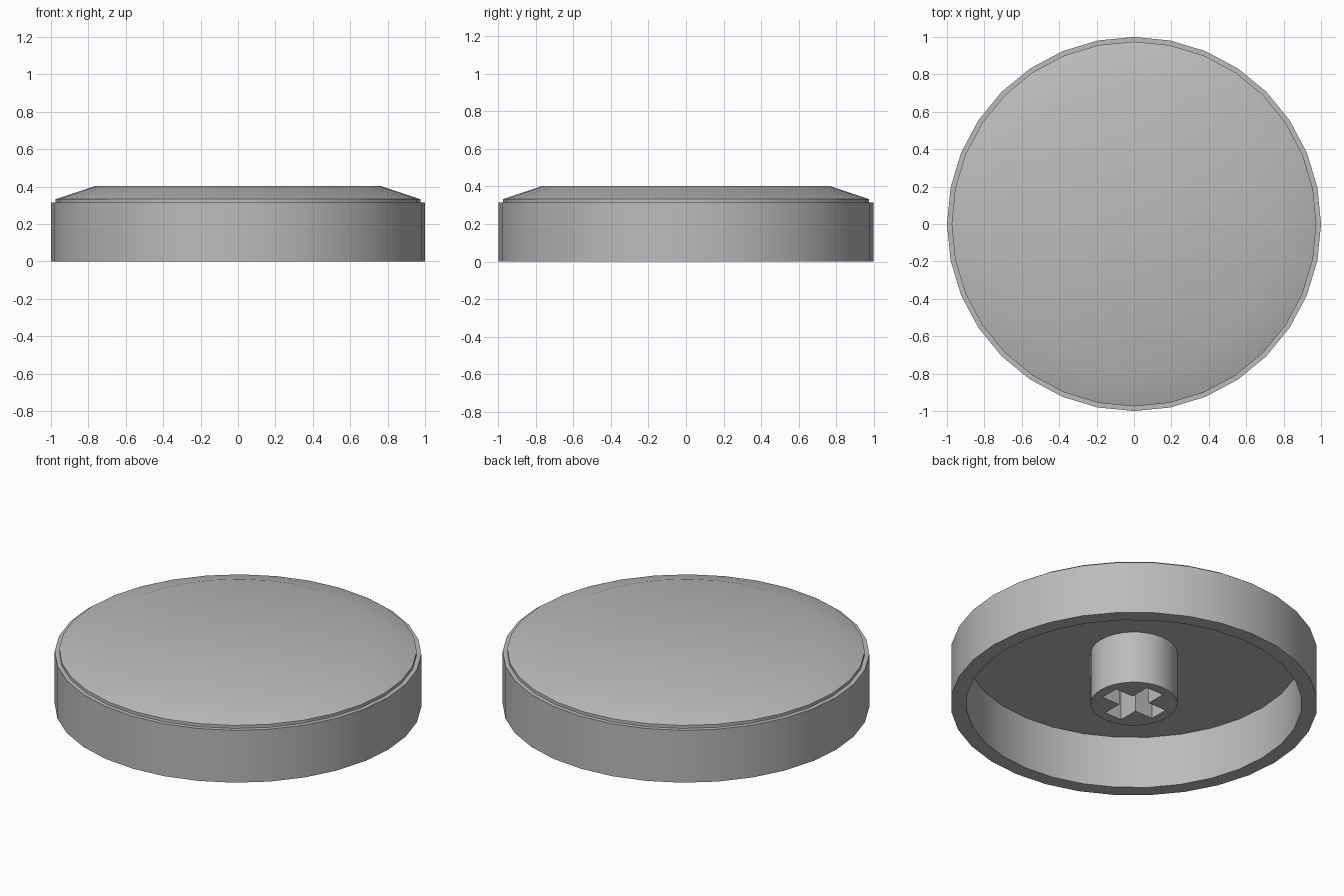
import bpy, bmesh, math

SEGMENTS = 32
CEILING = 0.315

if "Cube" in bpy.data.objects:
    bpy.data.objects.remove(bpy.data.objects["Cube"], do_unlink=True)

# Single plain grey plastic
grey = bpy.data.materials.new("grey plastic")
grey.use_nodes = True
colour = (0.5, 0.5, 0.5, 1)
grey.diffuse_color = colour
grey.node_tree.nodes["Principled BSDF"].inputs["Base Color"].default_value = colour


def solid(name, rings):
    """Join rings of points in order and close both ends."""
    bm = bmesh.new()
    loops = [[bm.verts.new(p) for p in ring] for ring in rings]
    for lower, upper in zip(loops, loops[1:]):
        n = len(lower)
        for i in range(n):
            j = (i + 1) % n
            bm.faces.new((lower[i], lower[j], upper[j], upper[i]))
    bm.faces.new(loops[0])
    bm.faces.new(loops[-1])
    bmesh.ops.recalc_face_normals(bm, faces=bm.faces)
    mesh = bpy.data.meshes.new(name)
    bm.to_mesh(mesh)
    bm.free()
    mesh.materials.append(grey)
    obj = bpy.data.objects.new(name, mesh)
    bpy.context.collection.objects.link(obj)
    return obj


def circle(radius, z):
    step = math.tau / SEGMENTS
    return [(radius * math.cos(i * step), radius * math.sin(i * step), z)
            for i in range(SEGMENTS)]


def cross(length, width, z):
    """Twelve-sided plus outline, one arm per quarter turn."""
    points = []
    for k in range(4):
        c, s = round(math.cos(k * math.pi / 2)), round(math.sin(k * math.pi / 2))
        for x, y in ((length, -width), (length, width), (width, width)):
            points.append((x * c - y * s, x * s + y * c, z))
    return points


def activate(obj):
    bpy.ops.object.select_all(action="DESELECT")
    obj.select_set(True)
    bpy.context.view_layer.objects.active = obj


# Hollow round cap: ceiling, inner wall, rim, outer wall, step, sloped top
profile = [(0.915, CEILING), (0.915, 0), (1, 0), (1, CEILING),
           (0.975, CEILING), (0.975, 0.333), (0.765, 0.403)]
cap = solid("round_cap", [circle(r, z) for r, z in profile])

# Central stem with a cross-shaped socket
stem = solid("stem", [circle(0.237, 0), circle(0.237, CEILING + 0.01)])
cutter = solid("socket_cutter", [cross(0.177, 0.057, -0.1), cross(0.177, 0.057, 0.29)])
cutter.hide_render = True
activate(stem)
cut = stem.modifiers.new("socket", "BOOLEAN")
cut.operation = "DIFFERENCE"
cut.solver = "EXACT"
cut.object = cutter
bpy.ops.object.modifier_apply(modifier=cut.name)
bpy.data.objects.remove(cutter, do_unlink=True)

# Smooth walls with crisp rims
for part in (cap, stem):
    activate(part)
    bpy.ops.object.shade_smooth_by_angle(angle=math.radians(30))
